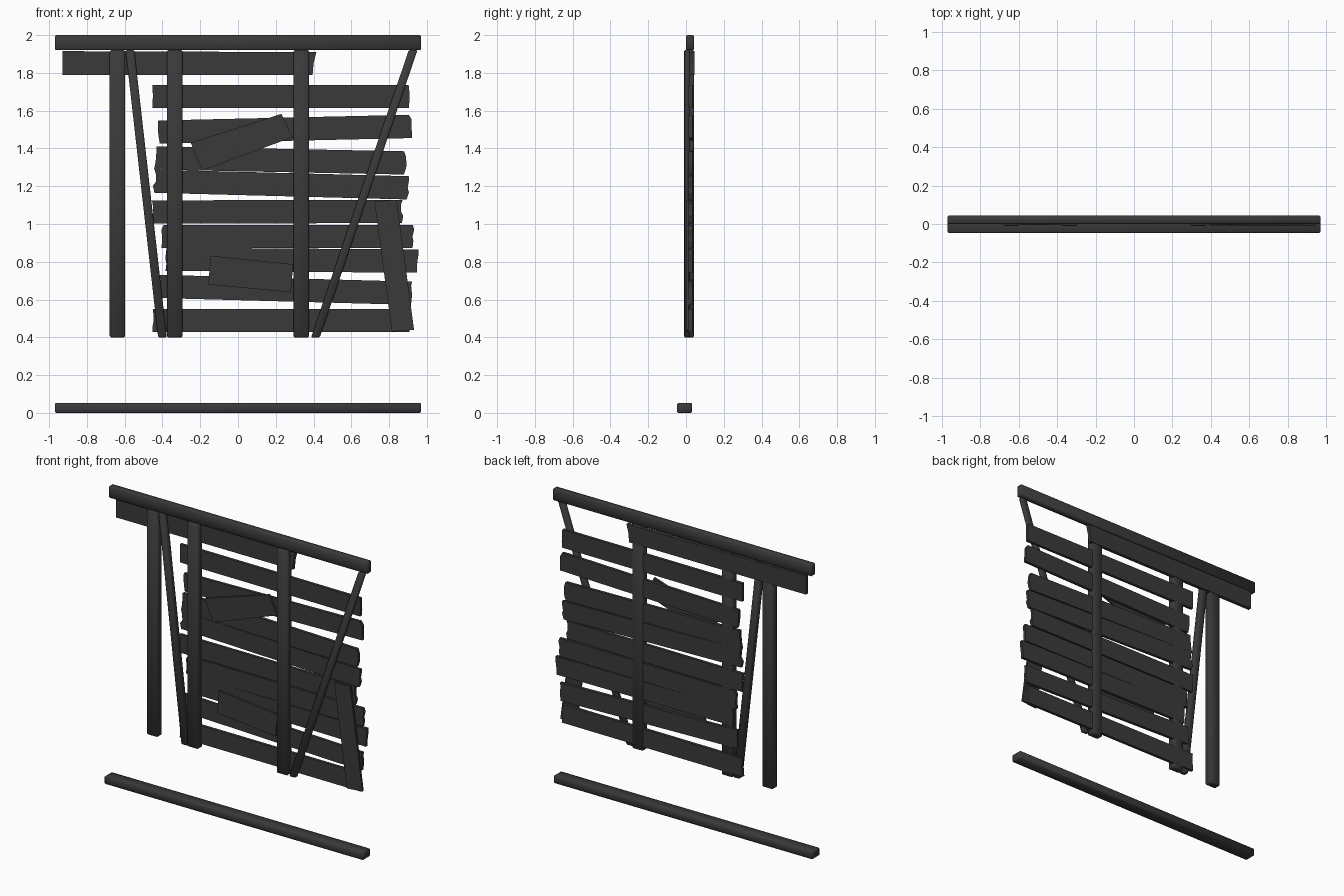
import bpy
import bmesh
import random
from mathutils import Vector

random.seed(4)
cube = bpy.data.objects.get("Cube")
if cube:
    bpy.data.objects.remove(cube, do_unlink=True)

wood = bpy.data.materials.new("dark weathered wood")
wood.use_nodes = True
colour = (0.042, 0.042, 0.042, 1)
wood.diffuse_color = colour
bsdf = wood.node_tree.nodes["Principled BSDF"]
bsdf.inputs["Base Color"].default_value = colour
bsdf.inputs["Roughness"].default_value = 0.8


def finish(name, bm, smooth):
    bmesh.ops.recalc_face_normals(bm, faces=bm.faces)
    for f in bm.faces:
        f.smooth = smooth
    mesh = bpy.data.meshes.new(name)
    bm.to_mesh(mesh)
    bm.free()
    mesh.materials.append(wood)
    obj = bpy.data.objects.new(name, mesh)
    bpy.context.collection.objects.link(obj)
    return obj


def board(name, outline, front, back, lean=0.0, smooth=False):
    """Extrude an x-z outline from front to back; lean moves one end in y."""
    bm = bmesh.new()
    rings = [[bm.verts.new((x, y - lean * x, z)) for x, z in outline]
             for y in (front, back)]
    bm.faces.new(rings[0])
    bm.faces.new(rings[1][::-1])
    n = len(outline)
    for i in range(n):
        j = (i + 1) % n
        bm.faces.new((rings[0][i], rings[1][i], rings[1][j], rings[0][j]))
    return finish(name, bm, smooth)


def beam(name, x0, x1, z0, z1, y0, y1):
    """Worn timber: a box with softened edges and smooth shading."""
    obj = board(name, [(x0, z0), (x1, z0), (x1, z1), (x0, z1)], y0, y1, smooth=True)
    bevel = obj.modifiers.new("worn edges", 'BEVEL')
    bevel.width = 0.006
    bevel.segments = 1
    return obj


def brace(name, bottom, top, width, y0, y1):
    """Slanted timber with level ends."""
    (xb, zb), (xt, zt) = bottom, top
    h = width / 2
    obj = board(name, [(xb - h, zb), (xb + h, zb), (xt + h, zt), (xt - h, zt)],
                y0, y1, smooth=True)
    bevel = obj.modifiers.new("worn edges", 'BEVEL')
    bevel.width = 0.005
    return obj


def ragged_end(x, z0, z1, amount):
    """Points up a splintered board end."""
    return [(x + random.uniform(-amount, amount), z0 + (z1 - z0) * t)
            for t in (0, 0.3, 0.5, 0.8, 1)]


# Main frame
beam("top_beam", -0.97, 0.97, 1.92, 2.0, 0.0, 0.043)
beam("ground_sill", -0.97, 0.97, 0.0, 0.053, -0.047, 0.033)
for name, x in (("right_outer_post", -0.638), ("right_inner_post", -0.335),
                ("left_inner_post", 0.335)):
    beam(name, x - 0.041, x + 0.041, 0.4, 1.92, -0.01, 0.042)

# Slanted braces
brace("right_brace", (-0.4, 0.4), (-0.572, 1.92), 0.046, -0.006, 0.034)
brace("left_brace", (0.41, 0.4), (0.927, 1.92), 0.046, -0.008, 0.022)

# Board under the top beam
board("upper_board", [(-0.93, 1.79), (0.395, 1.79), (0.4, 1.85),
                      (0.415, 1.91), (-0.93, 1.915)], 0.022, 0.045)

# Wall planks: right x, left x, bottom at each end, raggedness
planks = [
    (-0.45, 0.905, 1.613, 1.613, 0.003),
    (-0.415, 0.912, 1.425, 1.455, 0.012),
    (-0.44, 0.888, 1.288, 1.262, 0.012),
    (-0.442, 0.897, 1.165, 1.13, 0.010),
    (-0.45, 0.87, 1.002, 1.005, 0.008),
    (-0.402, 0.93, 0.873, 0.872, 0.010),
    (-0.382, 0.953, 0.752, 0.742, 0.006),
    (-0.41, 0.912, 0.608, 0.572, 0.010),
    (-0.45, 0.905, 0.427, 0.428, 0.003),
]
for i, (xr, xl, zr, zl, rag) in enumerate(planks):
    height = 0.123
    right_end = ragged_end(xr, zr, zr + height, rag)
    left_end = ragged_end(xl, zl, zl + height, rag)
    board(f"wall_plank_{i + 1}", right_end[::-1] + left_end,
          0.02, 0.04, lean=0.007)

# Loose boards nailed over the planks
board("upper_patch", [(-0.25, 1.43), (0.23, 1.583), (0.245, 1.55),
                      (0.29, 1.46), (-0.19, 1.283)], 0.003, 0.016)
board("lower_patch", [(-0.145, 0.832), (0.292, 0.787),
                      (0.28, 0.638), (-0.157, 0.68)], 0.003, 0.016)
board("slanted_board", [(0.722, 1.12), (0.84, 1.128), (0.932, 0.44),
                        (0.815, 0.43)], 0.0, 0.014)
